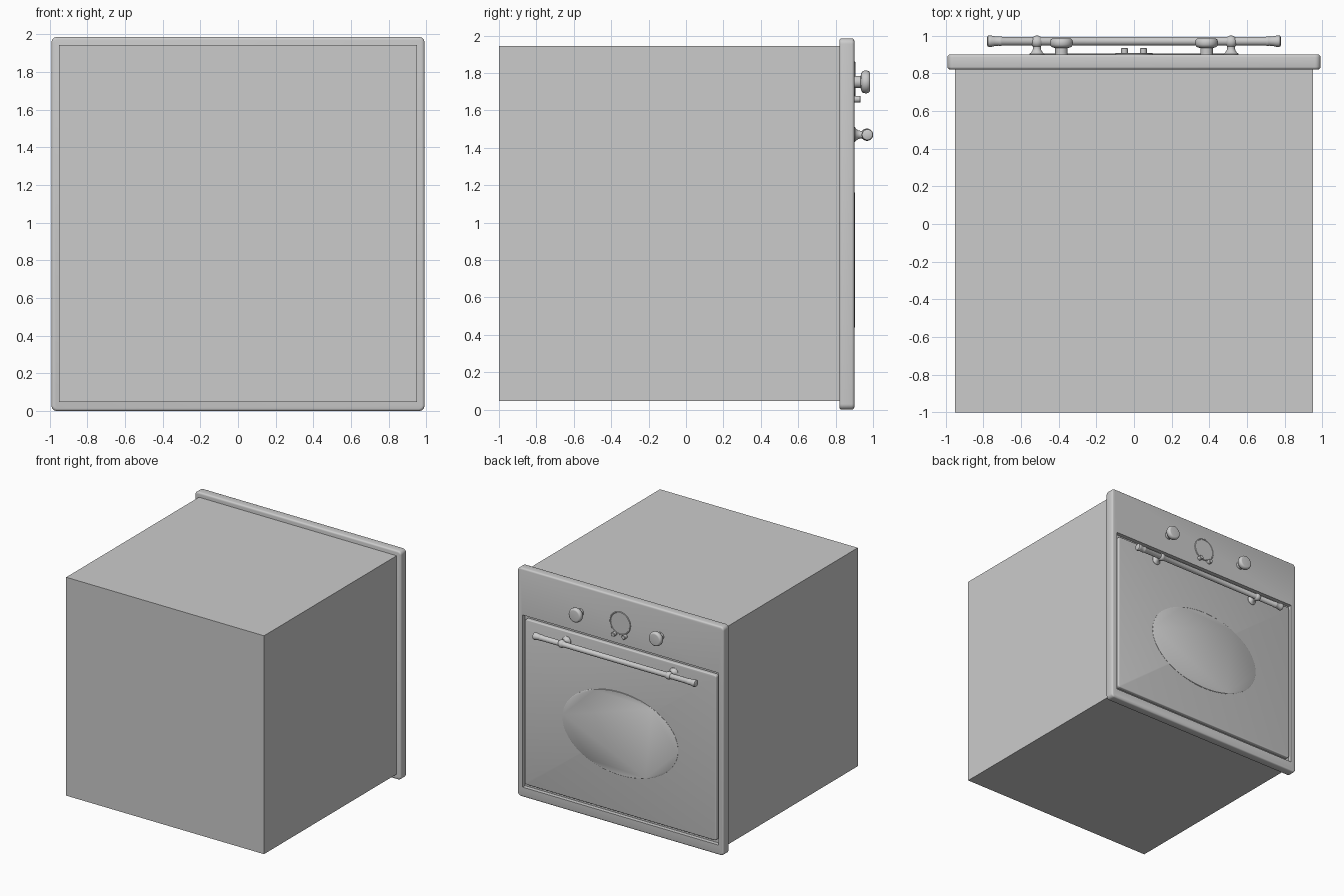
import bpy, bmesh, math
from mathutils import Matrix, Vector

if "Cube" in bpy.data.objects:
    bpy.data.objects.remove(bpy.data.objects["Cube"])


def finish(name, bm, smooth=True):
    bmesh.ops.recalc_face_normals(bm, faces=bm.faces[:])
    me = bpy.data.meshes.new(name)
    bm.to_mesh(me)
    bm.free()
    ob = bpy.data.objects.new(name, me)
    bpy.context.collection.objects.link(ob)
    if smooth:
        bpy.ops.object.select_all(action='DESELECT')
        ob.select_set(True)
        bpy.context.view_layer.objects.active = ob
        bpy.ops.object.shade_smooth_by_angle(angle=math.radians(35))
    return ob


def box(name, x, y, z, corner=0.0, edge=0.0):
    """Box from ranges; corner rounds the edges along y, edge rounds all the rest."""
    bm = bmesh.new()
    size = [b - a for a, b in (x, y, z)]
    mid = [(a + b) / 2 for a, b in (x, y, z)]
    bmesh.ops.create_cube(bm, size=1, matrix=Matrix.Translation(mid) @ Matrix.Diagonal((*size, 1)))
    if corner:
        along = [e for e in bm.edges
                 if abs(e.verts[0].co.y - e.verts[1].co.y) > 1e-4]
        bmesh.ops.bevel(bm, geom=along, offset=corner, segments=6, profile=0.5, affect='EDGES')
    if edge:
        rim = [e for e in bm.edges
               if abs(e.verts[0].co.y - e.verts[1].co.y) < 1e-5]
        bmesh.ops.bevel(bm, geom=rim, offset=edge, segments=3, profile=0.5, affect='EDGES')
    return finish(name, bm, bool(corner))


def lathe(name, profile, centre, axis='Y', n=32, stretch=1.0):
    """Revolve (radius, distance) points about an axis through centre."""
    bm = bmesh.new()
    rings = []
    for r, d in profile:
        ring = []
        for i in range(n):
            a = 2 * math.pi * i / n
            p, q = r * math.cos(a), r * math.sin(a) * stretch
            v = Vector((p, d, q)) if axis == 'Y' else Vector((d, p, q))
            ring.append(bm.verts.new(v + Vector(centre)))
        rings.append(ring)
    for a, b in zip(rings, rings[1:]):
        for i in range(n):
            j = (i + 1) % n
            bm.faces.new((a[i], a[j], b[j], b[i]))
    bm.faces.new(rings[0])
    bm.faces.new(rings[-1])
    return finish(name, bm)


FACE = 0.90

# Oven carcass
box("oven_body", (-0.95, 0.95), (-1.0, 0.825), (0.047, 1.943))

# Front panel with a shallow recess for the door
panel = box("front_panel", (-0.99, 0.99), (0.82, FACE), (0.0, 1.985), 0.03, 0.014)
cutter = box("door_recess_cutter", (-0.94, 0.94), (0.865, 1.0), (0.085, 1.58))
cutter.hide_render = True
cutter.hide_set(True)
cut = panel.modifiers.new("door_recess", 'BOOLEAN')
cut.operation = 'DIFFERENCE'
cut.solver = 'EXACT'
cut.object = cutter

# Door and its oval window
box("door", (-0.92, 0.92), (0.86, FACE), (0.115, 1.55), 0.02, 0.008)
lathe("window", [(0.555, -0.01), (0.555, 0.002), (0.551, 0.004)],
      (0, FACE, 0.80), n=96, stretch=0.65)

# Clock face with raised rim
lathe("clock", [(0.10, -0.01), (0.10, 0.004), (0.097, 0.007), (0.092, 0.007), (0.090, 0.004)],
      (0, FACE, 1.76), n=48)

# Paired controls and handle brackets
bracket = [(0.041, -0.004), (0.040, 0.003), (0.031, 0.010), (0.024, 0.020), (0.021, 0.030), (0.021, 0.040)]
bracket += [(0.033 * math.sin(a), 0.067 - 0.033 * math.cos(a))
            for a in [math.radians(t) for t in range(40, 180, 15)]]
for side, s in (("left", -1), ("right", 1)):
    lathe(side + "_knob",
          [(0.033, -0.004), (0.033, 0.034), (0.045, 0.036), (0.055, 0.042), (0.060, 0.052),
           (0.061, 0.066), (0.057, 0.078), (0.050, 0.084), (0.044, 0.085)],
          (s * 0.385, FACE, 1.752))
    lathe(side + "_button", [(0.018, -0.004), (0.018, 0.031), (0.015, 0.034)],
          (s * 0.05, FACE, 1.66), n=24)
    lathe(side + "_handle_bracket", bracket, (s * 0.515, FACE, 1.47))

# Handle bar with flared ends
half = [(0.023, 0.70), (0.026, 0.705), (0.026, 0.712), (0.024, 0.718), (0.026, 0.74), (0.030, 0.757),
        (0.031, 0.768), (0.028, 0.776), (0.020, 0.780)]
lathe("handle_bar", [(r, -d) for r, d in reversed(half)] + half, (0, 0.97, 1.47), axis='X')
